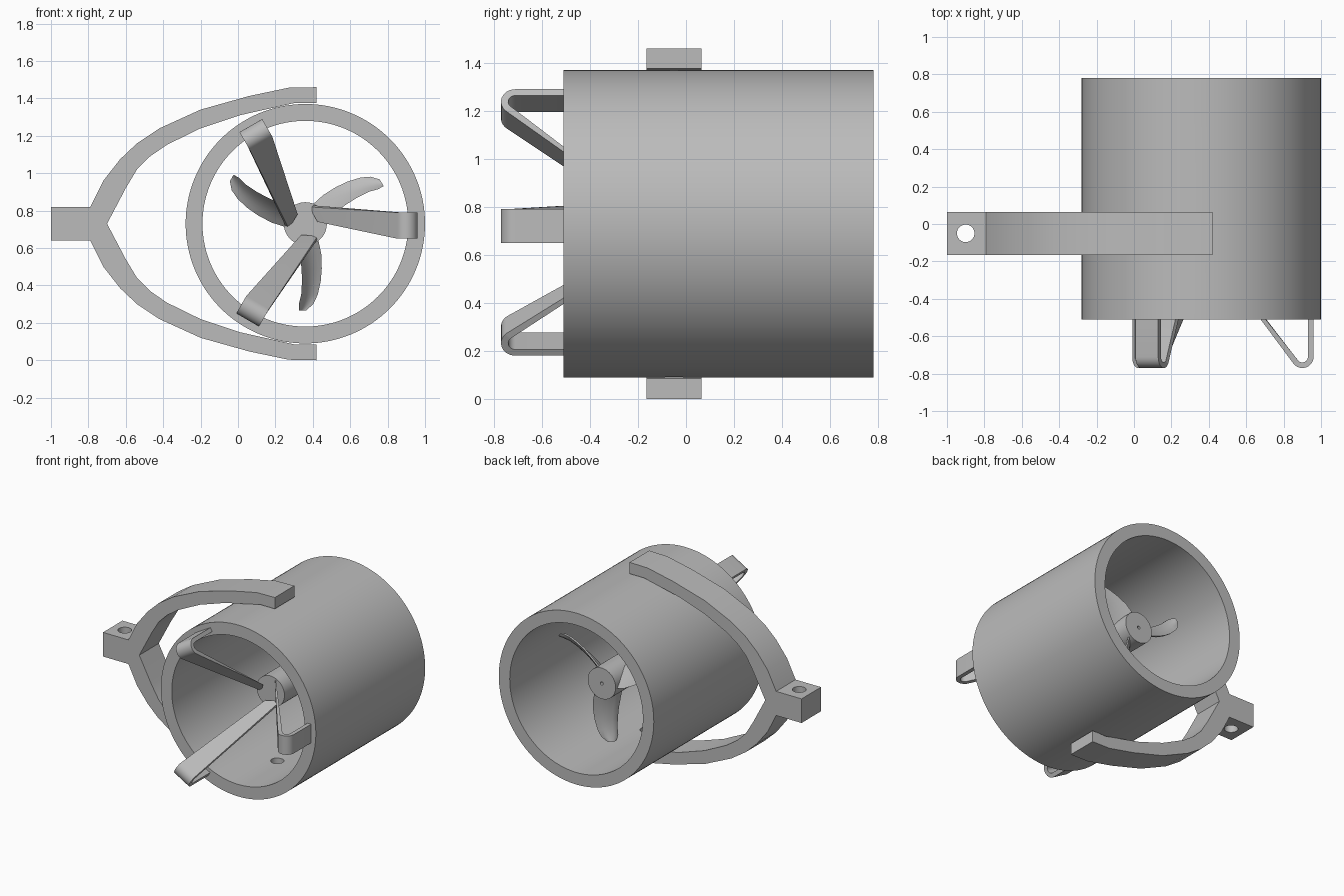
import bpy, bmesh, math
from mathutils import Vector, Matrix

if "Cube" in bpy.data.objects:
    bpy.data.objects.remove(bpy.data.objects["Cube"], do_unlink=True)

CX, CZ = 0.36, 0.73          # axis of the duct
PIVOT_Y = -0.05              # plane of the yoke and its holes

grey = bpy.data.materials.new("plain_grey")
grey.use_nodes = True
COLOR = (0.5, 0.5, 0.5, 1)
grey.diffuse_color = COLOR
grey.node_tree.nodes["Principled BSDF"].inputs["Base Color"].default_value = COLOR


def finish(name, bm):
    bmesh.ops.recalc_face_normals(bm, faces=bm.faces)
    mesh = bpy.data.meshes.new(name)
    bm.to_mesh(mesh)
    bm.free()
    mesh.materials.append(grey)
    ob = bpy.data.objects.new(name, mesh)
    bpy.context.collection.objects.link(ob)
    return ob


def select(ob):
    bpy.ops.object.select_all(action='DESELECT')
    ob.select_set(True)
    bpy.context.view_layer.objects.active = ob


def smooth(ob, angle=30):
    select(ob)
    bpy.ops.object.shade_smooth_by_angle(angle=math.radians(angle))


def loft(bm, rings):
    """Skin closed rings of points and cap both ends."""
    rows = [[bm.verts.new(p) for p in ring] for ring in rings]
    n = len(rows[0])
    for a, b in zip(rows, rows[1:]):
        for i in range(n):
            j = (i + 1) % n
            bm.faces.new((a[i], a[j], b[j], b[i]))
    bm.faces.new(rows[0])
    bm.faces.new(rows[-1])


def cylinder(name, start, end, radius, segments=64):
    start, end = Vector(start), Vector(end)
    axis = end - start
    turn = axis.to_track_quat('Z', 'Y').to_matrix().to_4x4()
    bm = bmesh.new()
    bmesh.ops.create_cone(bm, cap_ends=True, segments=segments, radius1=radius,
                          radius2=radius, depth=axis.length,
                          matrix=Matrix.Translation((start + end) / 2) @ turn)
    return finish(name, bm)


def cut(ob, cutter):
    cutter.hide_render = True
    mod = ob.modifiers.new("cut", 'BOOLEAN')
    mod.operation, mod.solver, mod.object = 'DIFFERENCE', 'EXACT', cutter
    select(ob)
    bpy.ops.object.modifier_apply(modifier=mod.name)
    bpy.data.objects.remove(cutter, do_unlink=True)


def around(angle, u, t, y):
    """Radial u, tangential t and depth y, turned about the duct axis."""
    c, s = math.cos(angle), math.sin(angle)
    return (CX + u * c - t * s, y, CZ + u * s + t * c)


# Duct with its pivot holes
duct = cylinder("duct", (CX, -0.51, CZ), (CX, 0.78, CZ), 0.64, 128)
cut(duct, cylinder("bore", (CX, -1, CZ), (CX, 1, CZ), 0.55, 128))
cut(duct, cylinder("pivot_hole", (CX, PIVOT_Y, -1), (CX, PIVOT_Y, 2), 0.045, 32))
smooth(duct)

# Yoke: mirrored outline extruded in depth
outer = [(-1, 0.82), (-0.79, 0.82), (-0.72, 0.96), (-0.63, 1.075), (-0.54, 1.16),
         (-0.42, 1.24), (-0.2, 1.34), (0.06, 1.413), (0.27, 1.457), (0.42, 1.46)]
inner = [(0.42, 1.375), (0.3, 1.375), (0.01, 1.31), (-0.2, 1.24), (-0.38, 1.152),
         (-0.47, 1.09), (-0.54, 1.02), (-0.6, 0.92), (-0.7, CZ)]
half = outer + inner
outline = half + [(x, 2 * CZ - z) for x, z in reversed(half[:-1])]
bm = bmesh.new()
face = bm.faces.new([bm.verts.new((x, -0.165, z)) for x, z in outline])
side = bmesh.ops.extrude_face_region(bm, geom=[face])["geom"]
bmesh.ops.translate(bm, vec=(0, 0.23, 0),
                    verts=[g for g in side if isinstance(g, bmesh.types.BMVert)])
yoke = finish("yoke", bm)
cut(yoke, cylinder("mount_hole", (-0.9, PIVOT_Y, 0), (-0.9, PIVOT_Y, 1.4), 0.047, 32))
smooth(yoke, 22)

# Motor and rotor hub with a shaft hole
hub = cylinder("hub", (CX, -0.13, CZ), (CX, 0.48, CZ), 0.115)
cut(hub, cylinder("shaft_hole", (CX, 0.4, CZ), (CX, 0.6, CZ), 0.012, 24))
smooth(hub)

# Bent support struts, from the duct rim forward and back to the hub
BEND = math.atan2(0.6, 0.8)


def strut_path(radius):
    """Rim leg and rounded bend of one face of the strip."""
    path = [(0.54 + radius, -0.49)]
    for i in range(13):
        a = -(math.pi - BEND) * i / 12
        path.append((0.54 + radius * math.cos(a), -0.71 + radius * math.sin(a)))
    return path


bm = bmesh.new()
for k in range(3):
    angle = k * math.tau / 3
    rings = []
    for (u, y), (v, w) in zip(strut_path(0.06), strut_path(0.03)):
        rings.append([around(angle, u, -0.08, y), around(angle, u, 0.06, y),
                      around(angle, v, 0.06, w), around(angle, v, -0.08, w)])
    rings.append([around(angle, 0.065, 0.01, -0.16), around(angle, 0.02, 0.09, -0.11),
                  around(angle, 0.04, 0.098, -0.125), around(angle, 0.088, 0.02, -0.175)])
    loft(bm, rings)
smooth(finish("support_struts", bm), 35)

# Twisted fan blades: radius, edge offsets and half depth of each section
sections = [(0.09, -0.045, 0.07, 0.075), (0.16, -0.03, 0.085, 0.075),
            (0.24, -0.02, 0.088, 0.065), (0.31, -0.018, 0.082, 0.056),
            (0.38, -0.022, 0.066, 0.046), (0.43, -0.035, 0.042, 0.036),
            (0.463, -0.035, 0.005, 0.018)]
STEPS = 6
bm = bmesh.new()
for k in range(3):
    angle = math.radians(-90 + 120 * k)
    rings = []
    for r, low, high, depth in sections:
        ring = []
        for face_side in (1, -1):
            for i in range(STEPS + 1):
                f = i / STEPS if face_side > 0 else 1 - i / STEPS
                camber = 0.012 * math.sin(math.pi * f)
                ring.append(around(angle, r, low + (high - low) * f - camber * 0.5,
                                   0.38 + depth * (2 * f - 1) + camber + 0.009 * face_side))
        rings.append(ring)
    loft(bm, rings)
smooth(finish("fan_blades", bm), 40)
